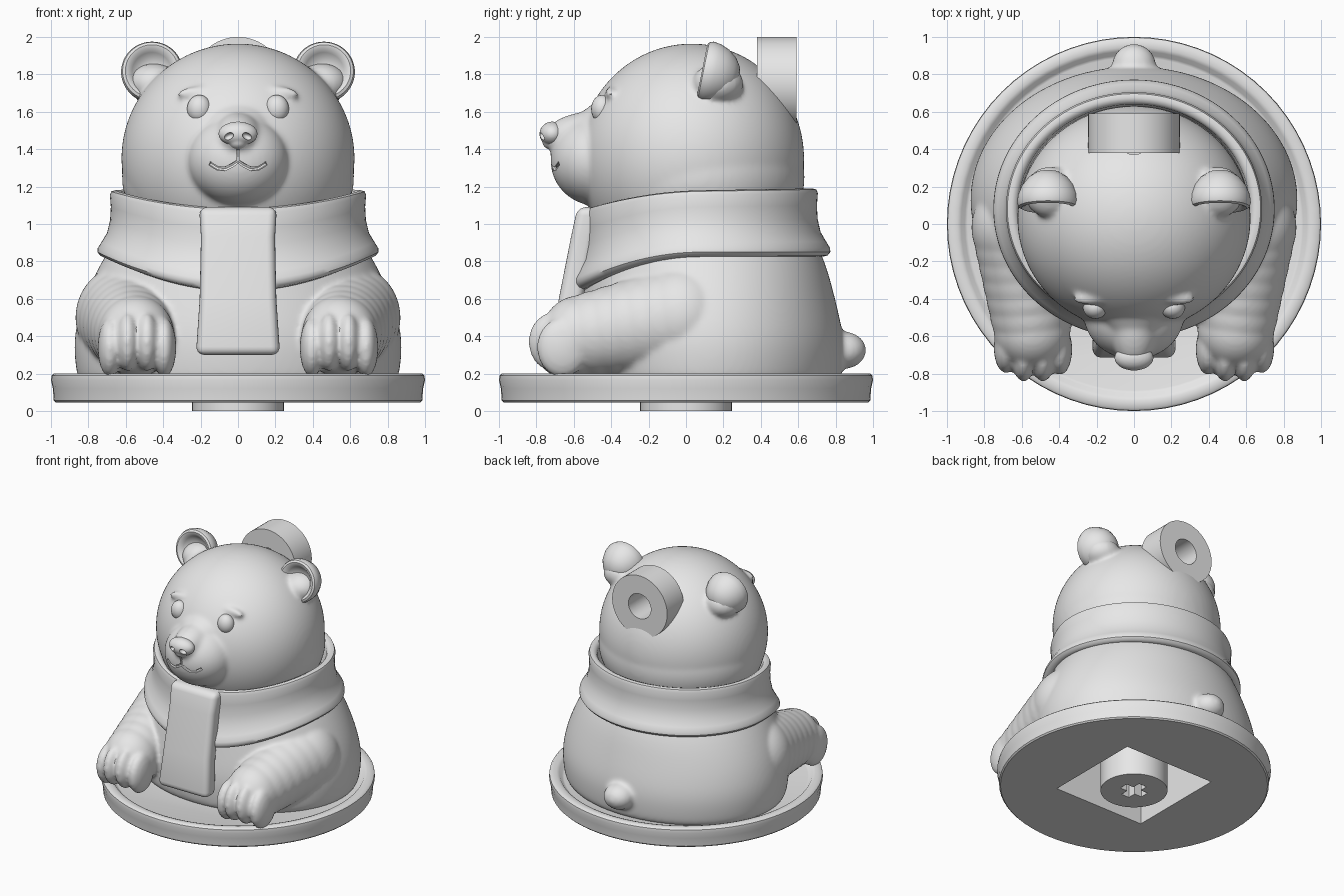
import bpy, bmesh
from math import sin, cos, pi, sqrt, radians
from mathutils import Matrix, Vector

cube = bpy.data.objects.get("Cube")
if cube:
    bpy.data.objects.remove(cube)

grey = bpy.data.materials.new("plain grey")
grey.use_nodes = True
grey.diffuse_color = (0.8, 0.8, 0.8, 1)
grey.node_tree.nodes["Principled BSDF"].inputs["Base Color"].default_value = (0.8, 0.8, 0.8, 1)


# ---- helpers ----
def finish(bm, name):
    bmesh.ops.recalc_face_normals(bm, faces=bm.faces)
    mesh = bpy.data.meshes.new(name)
    bm.to_mesh(mesh)
    bm.free()
    mesh.materials.append(grey)
    obj = bpy.data.objects.new(name, mesh)
    bpy.context.collection.objects.link(obj)
    return obj


def bake(obj):
    """Turn the modified (or curve) shape into a plain mesh."""
    graph = bpy.context.evaluated_depsgraph_get()
    mesh = bpy.data.meshes.new_from_object(obj.evaluated_get(graph))
    if obj.type == 'MESH':
        obj.modifiers.clear()
        obj.data = mesh
        return obj
    name = obj.name
    bpy.data.objects.remove(obj)
    new = bpy.data.objects.new(name, mesh)
    bpy.context.collection.objects.link(new)
    return new


def cut(obj, cutter):
    cutter.hide_render = True
    mod = obj.modifiers.new("cut", 'BOOLEAN')
    mod.operation = 'DIFFERENCE'
    mod.solver = 'EXACT'
    mod.object = cutter
    bake(obj)
    bpy.data.objects.remove(cutter)


def skin(bm, rings, loop=False):
    """Bridge closed rings of points; cap the ends unless looped."""
    rows = [[bm.verts.new(p) for p in ring] for ring in rings]
    n = len(rows[0])
    pairs = list(zip(rows, rows[1:])) + ([(rows[-1], rows[0])] if loop else [])
    for a, b in pairs:
        for i in range(n):
            j = (i + 1) % n
            bm.faces.new((a[i], a[j], b[j], b[i]))
    if not loop:
        bm.faces.new(rows[0])
        bm.faces.new(rows[-1])


def ellipse(rx, ry, cy, z, n=72):
    return [Vector((rx * cos(2 * pi * i / n), cy + ry * sin(2 * pi * i / n), z)) for i in range(n)]


def lathe(name, profile, loop=False, matrix=Matrix()):
    bm = bmesh.new()
    skin(bm, [[matrix @ p for p in ellipse(r, r, 0, z)] for r, z in profile], loop)
    return finish(bm, name)


def ball(bm, centre, radii, tilt=(0, 0), seg=24):
    m = (Matrix.Translation(centre) @ Matrix.Rotation(tilt[0], 4, 'X')
         @ Matrix.Rotation(tilt[1], 4, 'Y') @ Matrix.Diagonal((*radii, 1)))
    bmesh.ops.create_uvsphere(bm, u_segments=seg, v_segments=seg // 2, radius=1, matrix=m)


def box(name, centre, size):
    bm = bmesh.new()
    bmesh.ops.create_cube(bm, size=1, matrix=Matrix.Translation(centre) @ Matrix.Diagonal((*size, 1)))
    return finish(bm, name)


def fuse(bm, name, voxel, rounds):
    """Melt overlapping volumes into one soft skin."""
    obj = finish(bm, name)
    obj.modifiers.new("fair", 'SUBSURF').levels = 2
    remesh = obj.modifiers.new("remesh", 'REMESH')
    remesh.mode = 'VOXEL'
    remesh.voxel_size = voxel
    soft = obj.modifiers.new("soft", 'SMOOTH')
    soft.factor = 0.5
    soft.iterations = rounds
    return bake(obj)


def tube(name, points, radius):
    curve = bpy.data.curves.new(name, 'CURVE')
    curve.dimensions = '3D'
    curve.bevel_depth = radius
    curve.bevel_resolution = 2
    curve.use_fill_caps = True
    line = curve.splines.new('POLY')
    line.points.add(len(points) - 1)
    for p, co in zip(line.points, points):
        p.co = (*co, 1)
    obj = bpy.data.objects.new(name, curve)
    bpy.context.collection.objects.link(obj)
    return bake(obj)


SIDES = (("left", 1), ("right", -1))
to_back = Matrix.Rotation(-pi / 2, 4, 'X')

# ---- dished base plate ----
base = lathe("base_plate", [(.975, .045), (.985, .055), (.99, .12), (1, .165), (.997, .19),
                            (.985, .2), (.945, .2), (.925, .193), (.905, .165), (.89, .16)])
cut(base, box("base_cutter", (0, 0, .2), (.8, .8, .8)))

# ---- body with arms, paws and tail ----
bm = bmesh.new()
skin(bm, [ellipse(*r) for r in ((.83, .68, .13, .08), (.865, .705, .13, .2), (.88, .718, .13, .35),
                                (.862, .702, .125, .48), (.815, .67, .12, .63), (.72, .63, .11, .82),
                                (.6, .55, .09, 1.0), (.5, .45, .08, 1.1))])
shoulder, wrist = Vector((.6, -.02, .5)), Vector((.545, -.57, .4))
for side, s in SIDES:
    for i in range(7):
        t = i / 6
        c = shoulder.lerp(wrist, t)
        r = .275 - .065 * t
        ball(bm, (s * c.x, c.y, c.z), (r, r, r + .01))
    for x, y, z in ((.395, -.67, .34), (.487, -.705, .37), (.59, -.705, .37), (.685, -.66, .34)):
        ball(bm, (s * x, y, z), (.066, .14, .16))
ball(bm, (0, .845, .325), (.12, .12, .1))
body = fuse(bm, "body", .015, 6)
cut(body, box("body_cutter", (0, 0, .2), (.8, .8, .8)))

# ---- stem with a cross-shaped socket ----
stem = lathe("stem", [(.245, 0), (.245, .66)])
cut(stem, box("socket_a", (0, 0, .1), (.2, .07, .4)))
cut(stem, box("socket_b", (0, 0, .1), (.07, .2, .4)))

# ---- head with cheeks, muzzle, brows and ear roots ----
bm = bmesh.new()
ball(bm, (0, .03, 1.35), (.625, .603, .615), seg=64)
ball(bm, (0, .055, 1.25), (.622, .58, .45), seg=64)
ball(bm, (0, -.48, 1.34), (.275, .25, .245))
ball(bm, (0, -.54, 1.475), (.13, .23, .125), (.12, 0))
ball(bm, (0, -.42, 1.525), (.19, .2, .135), (.3, 0))
for side, s in SIDES:
    ball(bm, (s * .22, -.395, 1.7), (.11, .04, .035), (-.6, s * .1))
    ball(bm, (s * .45, .17, 1.75), (.14, .14, .11))
head = fuse(bm, "head", .014, 12)


def muzzle(x, z):
    return (x, -.475 - .24 * sqrt(1 - (x / .27) ** 2 - ((z - 1.34) / .24) ** 2), z)


half = [(.03, 1.315), (.07, 1.295), (.11, 1.3), (.15, 1.325)]
lips = [(-x, z) for x, z in reversed(half)] + [(0, 1.335)] + half
cut(head, tube("lip_cutter", [muzzle(*p) for p in lips], .013))
cut(head, tube("philtrum_cutter", [(0, -.735, 1.43), muzzle(0, 1.37), muzzle(0, 1.33)], .012))
cut(head, lathe("loop_cutter", [(.1, .3), (.1, .8)],
                matrix=Matrix.Translation((0, 0, 1.755)) @ to_back))

# ---- nose ----
bm = bmesh.new()
ball(bm, (0, -.715, 1.482), (.107, .07, .066))
ball(bm, (0, -.71, 1.44), (.055, .06, .045))
nose = fuse(bm, "nose", .007, 4)
for side, s in SIDES:
    bm = bmesh.new()
    ball(bm, (s * .05, -.775, 1.468), (.03, .03, .018), (0, s * .5), 16)
    cut(nose, finish(bm, "nostril_cutter"))

# ---- eyes and ears ----
ear_profile = [(.012, .185), (.06, .175), (.105, .145), (.14, .1), (.16, .05), (.165, .01), (.157, -.012),
               (.142, -.02), (.124, -.013), (.106, .008), (.085, .032), (.05, .048), (.012, .053)]
for side, s in SIDES:
    bm = bmesh.new()
    ball(bm, (s * .207, -.447, 1.615), (.065, .06, .075), seg=40)
    finish(bm, side + "_eye")
    lathe(side + "_ear", ear_profile, matrix=Matrix.Translation((s * .46, .105, 1.815))
          @ Matrix.Rotation(-.2, 4, 'X') @ to_back)

# ---- hanging loop ----
lathe("hanging_loop", [(.245, .38), (.245, .59), (.1, .59), (.1, .38)], True,
      Matrix.Translation((0, 0, 1.755)) @ to_back)

# ---- scarf band, dipping toward the front ----
section = [(.6, .1), (.62, .92), (.632, .975), (.655, 1), (.677, .985), (.685, .93), (.68, .75),
           (.684, .55), (.7, .36), (.73, .22), (.75, .13), (.752, .07), (.738, .02), (.71, 0), (.66, .02)]
bm = bmesh.new()
rings = []
for i in range(96):
    a = 2 * pi * i / 96
    dip = max(0, -sin(a)) ** 2
    low, high = .825 - .185 * dip, 1.18 + .01 * sin(a) - .085 * dip
    rings.append([(r * cos(a), .08 + (r - .06) * sin(a), low + (high - low) * t) for r, t in section])
skin(bm, rings, True)
finish(bm, "scarf_band")

# ---- hanging scarf end ----
bm = bmesh.new()
skin(bm, [[(-w, y, z), (w, y, z), (w, y + .13, z), (-w, y + .13, z)]
          for w, y, z in ((.208, -.58, 1.09), (.198, -.615, .93), (.205, -.68, .6), (.225, -.72, .3))])
scarf_end = finish(bm, "scarf_end")
bevel = scarf_end.modifiers.new("bevel", 'BEVEL')
bevel.width = .045
bevel.segments = 5
bevel.limit_method = 'ANGLE'
bake(scarf_end)

# ---- shading ----
bpy.ops.object.select_all(action='DESELECT')
for obj in bpy.context.collection.objects:
    if obj.type == 'MESH' and grey.name in obj.data.materials:
        obj.select_set(True)
        bpy.context.view_layer.objects.active = obj
bpy.ops.object.shade_smooth_by_angle(angle=radians(40))
